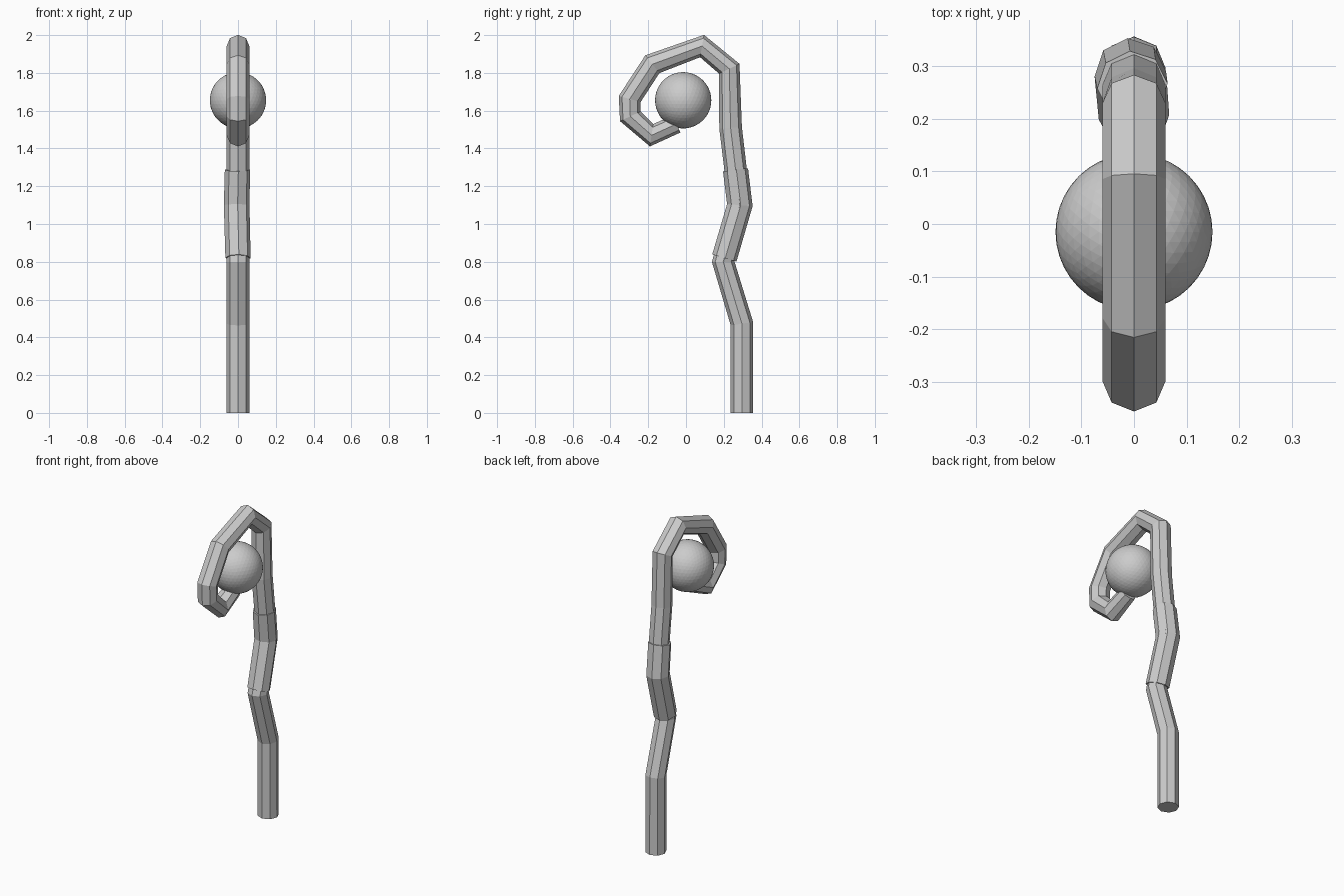
import bpy, bmesh, math
from mathutils import Vector

if "Cube" in bpy.data.objects:
    bpy.data.objects.remove(bpy.data.objects["Cube"])

grey = bpy.data.materials.new("plain grey")
grey.diffuse_color = (0.6, 0.6, 0.6, 1)
grey.use_nodes = True
grey.node_tree.nodes["Principled BSDF"].inputs["Base Color"].default_value = grey.diffuse_color


def finish(bm, name):
    bmesh.ops.recalc_face_normals(bm, faces=bm.faces)
    mesh = bpy.data.meshes.new(name)
    bm.to_mesh(mesh)
    bm.free()
    mesh.materials.append(grey)
    obj = bpy.data.objects.new(name, mesh)
    bpy.context.collection.objects.link(obj)
    return obj


def tube(name, path, radii, sides=8, twist=0.0, start=None, end=None):
    """Sweep a regular polygon along a path, rings on the bisecting planes."""
    pts = [Vector(p) for p in path]
    bm = bmesh.new()
    rings = []
    for i, p in enumerate(pts):
        before = (p - pts[i - 1]).normalized() if i else Vector((0, 0, 0))
        after = (pts[i + 1] - p).normalized() if i < len(pts) - 1 else Vector((0, 0, 0))
        t = (before + after).normalized()
        side = Vector((1, 0, 0))
        up = t.cross(side).normalized()
        ring = []
        for k in range(sides):
            a = 2 * math.pi * k / sides + twist
            ring.append(bm.verts.new(p + radii[i] * (math.cos(a) * side + math.sin(a) * up)))
        rings.append(ring)
    for a, b in zip(rings, rings[1:]):
        for k in range(sides):
            n = (k + 1) % sides
            bm.faces.new((a[k], a[n], b[n], b[k]))
    bm.faces.new(rings[0])
    bm.faces.new(rings[-1])
    return finish(bm, name)


# crooked shaft curling into a hook
shaft = [(0.296, 0), (0.296, 0.472), (0.197, 0.80), (0.285, 1.10), (0.236, 1.51),
         (0.229, 1.822), (0.085, 1.942), (-0.178, 1.846), (-0.298, 1.662),
         (-0.295, 1.57), (-0.182, 1.47), (-0.05, 1.53)]
tube("shaft", [(0, y, z) for y, z in shaft], [0.06] * 11 + [0.05])

# grip wrapped around the middle bend
tube("grip", [(0, 0.203, 0.82), (-0.007, 0.285, 1.10), (-0.003, 0.262, 1.287)],
     [0.067, 0.068, 0.067], twist=math.radians(4))

# orb held inside the hook
bm = bmesh.new()
bmesh.ops.create_icosphere(bm, subdivisions=4, radius=0.149)
bmesh.ops.translate(bm, verts=bm.verts, vec=(0, -0.015, 1.655))
finish(bm, "orb")
